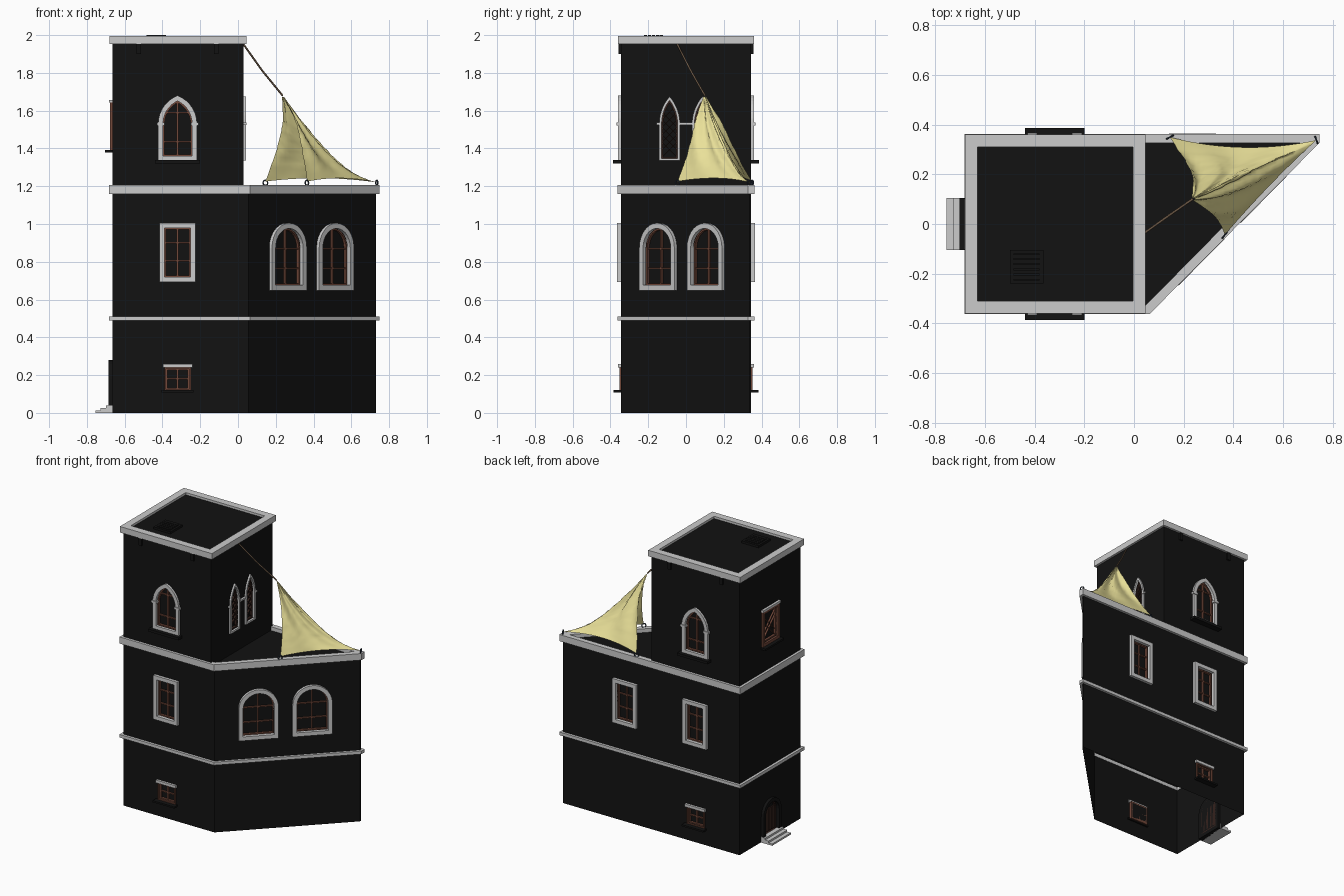
import bpy, bmesh, math, random
from mathutils import Matrix, Vector

if "Cube" in bpy.data.objects:
    bpy.data.objects.remove(bpy.data.objects["Cube"])

random.seed(4)


def material(name, rgb):
    m = bpy.data.materials.new(name)
    m.diffuse_color = (*rgb, 1)
    m.use_nodes = True
    m.node_tree.nodes["Principled BSDF"].inputs["Base Color"].default_value = m.diffuse_color
    return m


BLACK = material("dark_plaster", (0.006, 0.006, 0.006))
BROWN = material("brown_wood", (0.17, 0.065, 0.042))
DARKWOOD = material("dark_wood", (0.035, 0.016, 0.012))
YELLOW = material("yellow_cloth", (0.82, 0.75, 0.32))
ROPE = material("rope_fibre", (0.2, 0.13, 0.08))
IRON = material("blue_iron", (0.03, 0.045, 0.07))


def finish(name, bm, M=None, mat=None):
    bmesh.ops.remove_doubles(bm, verts=bm.verts, dist=1e-5)
    bmesh.ops.recalc_face_normals(bm, faces=bm.faces)
    if M:
        bm.transform(M)
    me = bpy.data.meshes.new(name)
    bm.to_mesh(me)
    bm.free()
    ob = bpy.data.objects.new(name, me)
    bpy.context.collection.objects.link(ob)
    if mat:
        me.materials.append(mat)
    return ob


def prisms(name, polys, z0, z1, M=None, mat=None):
    """Extrude flat outlines from z0 to z1."""
    bm = bmesh.new()
    for p in polys:
        lo = [bm.verts.new((x, y, z0)) for x, y in p]
        hi = [bm.verts.new((x, y, z1)) for x, y in p]
        bm.faces.new(lo[::-1])
        bm.faces.new(hi)
        for i in range(len(p)):
            j = (i + 1) % len(p)
            bm.faces.new((lo[i], lo[j], hi[j], hi[i]))
    return finish(name, bm, M, mat)


def ring(name, outer, inner, z0, z1, M=None, mat=None):
    """Closed band between two outlines with equal point counts."""
    bm = bmesh.new()
    loops = [[bm.verts.new((x, y, z)) for x, y in p]
             for p, z in ((outer, z0), (outer, z1), (inner, z1), (inner, z0))]
    n = len(outer)
    for a in range(4):
        A, B = loops[a], loops[(a + 1) % 4]
        for i in range(n):
            j = (i + 1) % n
            bm.faces.new((A[i], A[j], B[j], B[i]))
    return finish(name, bm, M, mat)


def offset(poly, d):
    """Mitred offset of a counter-clockwise outline, outward for d > 0."""
    pts, out = [Vector(p) for p in poly], []
    for i, p in enumerate(pts):
        a, b = (p - pts[i - 1]).normalized(), (pts[(i + 1) % len(pts)] - p).normalized()
        na, nb = Vector((a.y, -a.x)), Vector((b.y, -b.x))
        out.append(tuple(p + (na + nb) * d / (1 + na.dot(nb))))
    return out


def rect(u0, u1, v0, v1):
    return [(u0, v0), (u1, v0), (u1, v1), (u0, v1)]


def arch(h, v0, vs, rise, n=7):
    """Arched opening; rise == h is round, rise > h is pointed."""
    c = (h * h - rise * rise) / (2 * h)
    end = math.atan2(rise, -c)
    right = [(c + (h - c) * math.cos(end * i / n), vs + (h - c) * math.sin(end * i / n)) for i in range(n)]
    return [(-h, v0), (h, v0)] + right + [(0, vs + rise)] + [(-u, v) for u, v in right[::-1]]


def half_width(poly, v):
    us = [a[0] + (b[0] - a[0]) * (v - a[1]) / (b[1] - a[1])
          for a, b in zip(poly, poly[1:] + poly[:1]) if (a[1] - v) * (b[1] - v) < 0]
    return max(us, default=0)


def on_wall(x, y, nx, ny):
    n, up = Vector((nx, ny, 0)).normalized(), Vector((0, 0, 1))
    s = up.cross(n)
    return Matrix(((s.x, 0, n.x, x), (s.y, 0, n.y, y), (0, 1, 0, 0), (0, 0, 0, 1)))


cutters = {"body": [], "tower": []}


def window(part, M, outline, border, out, rows=(), frame_mat=None, lattice=False, wood=BROWN):
    """Surround, recessed pocket, wooden sash and glazing bars."""
    inner = offset(outline, -border)
    ring("window_surround", outline, inner, -0.02, out, M, frame_mat)
    cutters[part].append(prisms("window_cutter", [inner], -0.02, 0.05, M))
    ring("window_sash", inner, offset(inner, -0.008), -0.02, -0.004, M, wood)
    bottom, top = min(v for u, v in inner), max(v for u, v in inner)
    bars = []
    if rows:
        bars.append(rect(-0.005, 0.005, bottom, top))
        for v in rows:
            w = half_width(inner, v)
            bars.append(rect(-w, w, v - 0.004, v + 0.004))
    if lattice:
        w, v = half_width(inner, bottom + 0.01), bottom
        while v + 2 * w < top:
            bars += [[(-w, v), (w, v + 2 * w), (w, v + 2 * w + 0.005), (-w, v + 0.005)],
                     [(w, v), (w, v + 0.005), (-w, v + 2 * w + 0.005), (-w, v + 2 * w)]]
            v += 0.04
    if bars:
        prisms("window_bars", bars, -0.02, -0.008, M, wood)


# Walls: wedge-shaped lower storeys and square upper tower
foot4 = [(-0.665, -0.345), (0.055, -0.345), (0.735, 0.345), (-0.665, 0.345)]
foot = [(-0.665, -0.345), (0.055, -0.345), (0.73, 0.335), (0.73, 0.345), (-0.665, 0.345)]
tower_foot = rect(-0.665, 0.03, -0.345, 0.345)
walls = {"body": prisms("lower_walls", [foot], 0, 1.18, None, BLACK),
         "tower": prisms("tower_walls", [tower_foot], 1.17, 1.98, None, BLACK)}

# Stone bands and cornices
inner = offset(foot4, -0.018)
inner.insert(3, inner[2])
ring("lower_cornice", offset(foot, 0.018), inner, 1.16, 1.207)
ring("string_course", offset(foot, 0.018), offset(foot, -0.002), 0.488, 0.51)
ring("tower_cornice", offset(tower_foot, 0.016), offset(tower_foot, -0.035), 1.953, 1.996)

# Front and back windows
for side in (-1, 1):
    M = on_wall(-0.32, 0.345 * side, 0, side)
    window("body", M, rect(-0.07, 0.07, 0.115, 0.245), 0.01, 0.008, (0.18,), BROWN)
    prisms("window_lintel", [rect(-0.078, 0.078, 0.24, 0.26)], -0.01, 0.016, M)
    prisms("window_sill", [rect(-0.085, 0.085, 0.108, 0.12)], -0.01, 0.04, M, BLACK)
    window("body", M, rect(-0.095, 0.095, 0.692, 1.006), 0.027, 0.02, (0.805, 0.9))
    window("tower", M, arch(0.103, 1.335, 1.53, 0.15), 0.026, 0.016, (1.435, 1.59))
    prisms("arch_capitals", [rect(s * 0.09 - 0.02, s * 0.09 + 0.02, 1.522, 1.538) for s in (-1, 1)], -0.01, 0.022, M)
    prisms("window_sill", [rect(-0.12, 0.12, 1.32, 1.338)], -0.01, 0.042, M, BLACK)
    prisms("cornice_brackets", [rect(s * 0.205 - 0.012, s * 0.205 + 0.012, 1.9, 1.953) for s in (-1, 1)],
           -0.01, 0.012, M, BLACK)
window("body", on_wall(0.235, 0.345, 0, 1), rect(-0.095, 0.095, 0.692, 1.006), 0.027, 0.02, (0.805, 0.9))

# Round-arched pair on the slanted wall
for x in (0.258, 0.508):
    M = on_wall(x, -0.345 + (x - 0.055) * 0.68 / 0.675, 0.68, -0.675)
    window("body", M, arch(0.131, 0.648, 0.874, 0.131), 0.028, 0.02, (0.765, 0.87))

# Lancet pair on the tower's right wall
for y in (-0.087, 0.087):
    window("tower", on_wall(0.03, y, 1, 0), arch(0.055, 1.335, 1.53, 0.145), 0.013, 0.012,
           lattice=True, wood=DARKWOOD)
prisms("lancet_link", [rect(-0.035, 0.035, 1.525, 1.537), rect(-0.155, -0.135, 1.525, 1.537),
                       rect(0.135, 0.155, 1.525, 1.537)], -0.005, 0.014, on_wall(0.03, 0, 1, 0))

# Left wall: latticed window, arched door and steps
M = on_wall(-0.665, 0, -1, 0)
window("tower", M, rect(-0.095, 0.095, 1.39, 1.645), 0.022, 0.012, frame_mat=BROWN, lattice=True)
prisms("window_lintel", [rect(-0.1, 0.1, 1.642, 1.657)], -0.01, 0.017, M)
prisms("window_sill", [rect(-0.105, 0.105, 1.378, 1.392)], -0.01, 0.038, M, BLACK)
door = arch(0.1, 0.0, 0.18, 0.1)
window("body", M, door, 0.025, 0.02, frame_mat=BLACK, wood=DARKWOOD)
prisms("door_leaf", [rect(-0.07 + i * 0.036, -0.038 + i * 0.036, 0.04, 0.2) for i in range(4)],
       -0.02, -0.012, M, DARKWOOD)
for i in range(3):
    prisms("door_step", [rect(-0.755 + i * 0.028, -0.665, -0.105, 0.105)], i * 0.013, (i + 1) * 0.013)

# Cut the window pockets, then open the underside
for key, wall in walls.items():
    for o in bpy.context.selected_objects:
        o.select_set(False)
    group = cutters[key]
    for o in group:
        o.select_set(True)
    bpy.context.view_layer.objects.active = group[0]
    bpy.ops.object.join()
    cut = group[0]
    cut.hide_render = True
    mod = wall.modifiers.new("pockets", "BOOLEAN")
    mod.operation, mod.object, mod.solver = "DIFFERENCE", cut, "EXACT"
    bpy.context.view_layer.objects.active = wall
    bpy.ops.object.modifier_apply(modifier=mod.name)
    bpy.data.objects.remove(cut)
bm = bmesh.new()
bm.from_mesh(walls["body"].data)
bmesh.ops.delete(bm, geom=[f for f in bm.faces if all(v.co.z < 1e-4 for v in f.verts)], context="FACES")
bm.to_mesh(walls["body"].data)
bm.free()

# Roof hatch with planks
ring("hatch_frame", rect(-0.5, -0.365, -0.24, -0.105), rect(-0.485, -0.38, -0.225, -0.12), 1.975, 1.996, None, BLACK)
prisms("hatch_planks", [rect(-0.485, -0.38, -0.223 + i * 0.021, -0.206 + i * 0.021) for i in range(5)],
       1.975, 2.0, None, BLACK)

# Cloth awning: a fan from the peak to three tied corners
peak = Vector((0.232, 0.098, 1.69))
A, B, C = Vector((0.145, 0.35, 1.225)), Vector((0.735, 0.338, 1.22)), Vector((0.365, -0.045, 1.225))
NS, NT = 40, 24
bm, grid = bmesh.new(), []
for i in range(NS + 1):
    s = 2 * i / NS
    f = s if s <= 1 else s - 1
    p, q = (A, B) if s <= 1 else (B, C)
    low, bow = p.lerp(q, f), 4 * f * (1 - f)
    low += bow * Vector((0.0, -0.035 if s <= 1 else 0.012, 0.02))
    ridge = 1 - abs(s - 1)
    row = []
    for j in range(NT + 1):
        t = 0.03 + 0.97 * j / NT
        sag = 4 * t * (1 - t)
        co = peak.lerp(low, t)
        co += sag * Vector((0.03 * (1 - ridge), 0, -0.08 * ridge))
        fold = 0.007 * math.sin(s * 13 + t * 5) * sag + random.uniform(-0.002, 0.002) * sag
        row.append(bm.verts.new(co + Vector((fold, -fold if s > 1 else fold, fold * 0.5))))
    grid.append(row)
for i in range(NS):
    for j in range(NT):
        bm.faces.new((grid[i][j], grid[i + 1][j], grid[i + 1][j + 1], grid[i][j + 1])).smooth = True
finish("cloth_awning", bm, None, YELLOW)

# Rope from the tower and iron tie rings
cu = bpy.data.curves.new("awning_rope", "CURVE")
cu.dimensions, cu.bevel_depth, cu.bevel_resolution = "3D", 0.005, 1
sp = cu.splines.new("POLY")
sp.points.add(2)
for pt, co in zip(sp.points, ((0.03, -0.045, 1.95), (0.128, 0.025, 1.812), (0.236, 0.1, 1.68))):
    pt.co = (*co, 1)
cu.materials.append(ROPE)
bpy.context.collection.objects.link(bpy.data.objects.new("awning_rope", cu))
for c, ang in ((A, 0.5), (B, -1.2), (C, 0.9)):
    bpy.ops.mesh.primitive_torus_add(major_segments=12, minor_segments=6, major_radius=0.014, minor_radius=0.004,
                                     location=(c.x, c.y, 1.218), rotation=(math.pi / 2, 0, ang))
    bpy.context.object.name = "tie_ring"
    bpy.context.object.data.materials.append(IRON)
